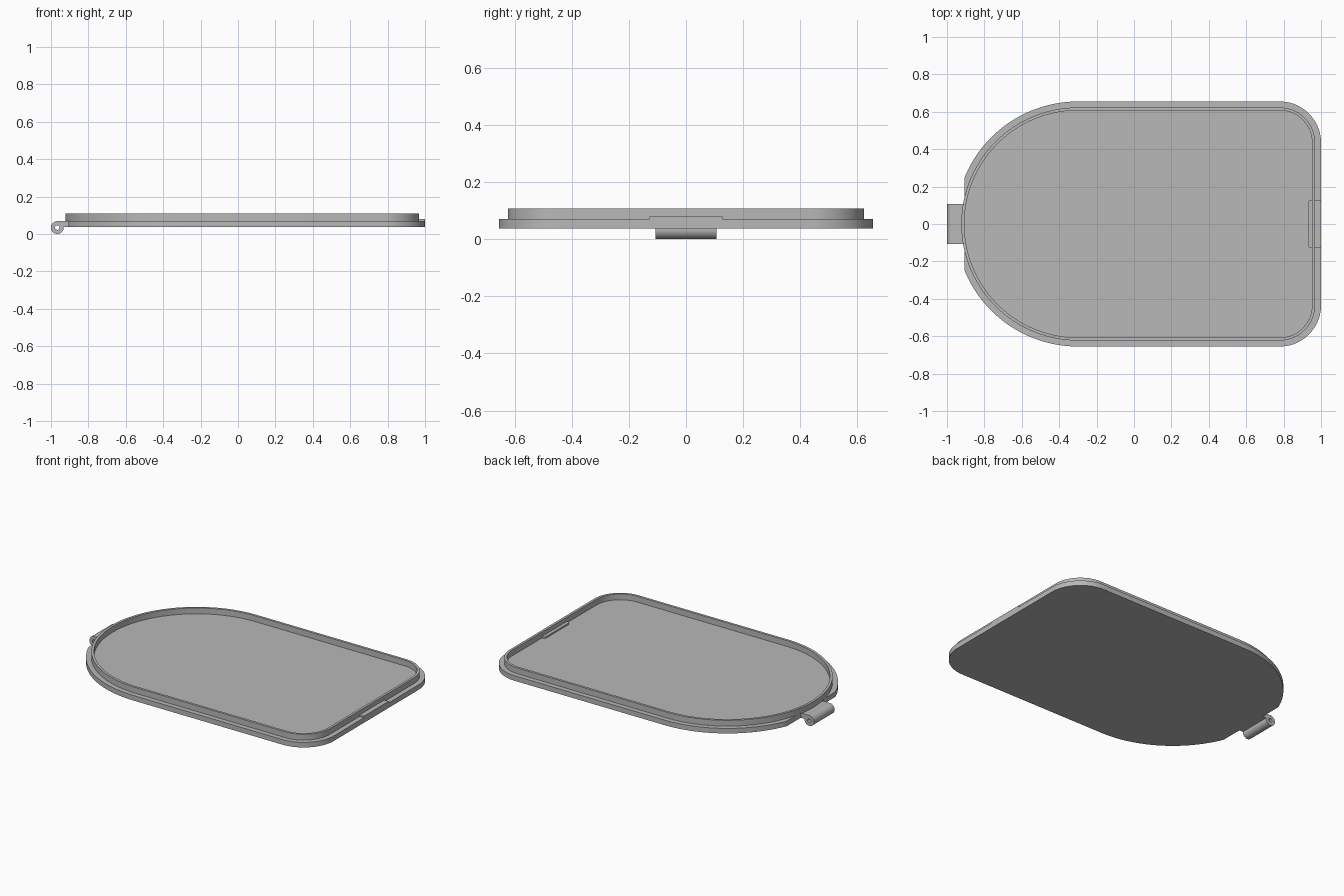
import bpy, bmesh, math
from mathutils import Matrix

old = bpy.data.objects.get("Cube")
if old:
    bpy.data.objects.remove(old, do_unlink=True)

grey = bpy.data.materials.new("plain_grey")
grey.use_nodes = True
COLOUR = (0.48, 0.48, 0.48, 1)
grey.diffuse_color = COLOUR
grey.node_tree.nodes["Principled BSDF"].inputs["Base Color"].default_value = COLOUR


def arc(cx, cy, r, start, end, n):
    angles = [math.radians(start + (end - start) * i / n) for i in range(n + 1)]
    return [(cx + r * math.cos(a), cy + r * math.sin(a)) for a in angles]


def outline(inset=0):
    """Lid outline: two small corners on one end, a half circle on the other."""
    r = 0.22 - inset
    return (arc(0.78, -0.435, r, -90, 0, 20) + arc(0.78, 0.435, r, 0, 90, 20)
            + arc(-0.30, 0, 0.655 - inset, 90, 270, 96))


def prism(name, outer, z0, z1, inner=None, matrix=None):
    """Extrude an outline; with an inner outline of equal count it is a ring."""
    bm = bmesh.new()

    def loop(points, z):
        return [bm.verts.new((x, y, z)) for x, y in points]

    def skin(a, b):
        for i in range(len(a)):
            j = (i + 1) % len(a)
            bm.faces.new((a[i], a[j], b[j], b[i]))

    low, high = loop(outer, z0), loop(outer, z1)
    skin(low, high)
    if inner:
        low_in, high_in = loop(inner, z0), loop(inner, z1)
        skin(high, high_in)
        skin(high_in, low_in)
        skin(low_in, low)
    else:
        bm.faces.new(high)
        bm.faces.new(low[::-1])
    bmesh.ops.recalc_face_normals(bm, faces=bm.faces)
    if matrix:
        bm.transform(matrix)
    mesh = bpy.data.meshes.new(name)
    bm.to_mesh(mesh)
    bm.free()
    mesh.materials.append(grey)
    obj = bpy.data.objects.new(name, mesh)
    bpy.context.collection.objects.link(obj)
    bpy.ops.object.select_all(action="DESELECT")
    obj.select_set(True)
    bpy.context.view_layer.objects.active = obj
    bpy.ops.object.shade_smooth_by_angle(angle=math.radians(30))
    return obj


BOTTOM, LEDGE, TOP = 0.037, 0.07, 0.108

# Base plate, cut straight where the hinge sits
prism("base_plate", [(max(x, -0.905), y) for x, y in outline()], BOTTOM, LEDGE)

# Thin raised rim set in from the edge
prism("rim", outline(0.032), LEDGE, TOP, inner=outline(0.048))

# Catch tab running under the rim, rounded at its inner corners
tab = ([(1.0, -0.128), (1.0, 0.128)] + arc(0.945, 0.113, 0.015, 90, 180, 6)
       + arc(0.945, -0.113, 0.015, 180, 270, 6))
prism("catch_tab", tab, 0.055, 0.08)

# Hinge barrel with a pin hole, lying along y
lie_down = Matrix.Rotation(math.radians(90), 4, "X")
cx, cz = -0.966, 0.034
prism("hinge_barrel", arc(cx, cz, 0.034, 0, 352.5, 47), -0.107, 0.107,
      inner=arc(cx, cz, 0.012, 0, 352.5, 47), matrix=lie_down)

# Arm joining the barrel to the plate
arm = [(cx, 0.068), (-0.952, 0.045), (-0.935, 0.037), (-0.90, 0.037), (-0.90, 0.068)]
prism("hinge_arm", arm, -0.107, 0.107, matrix=lie_down)
